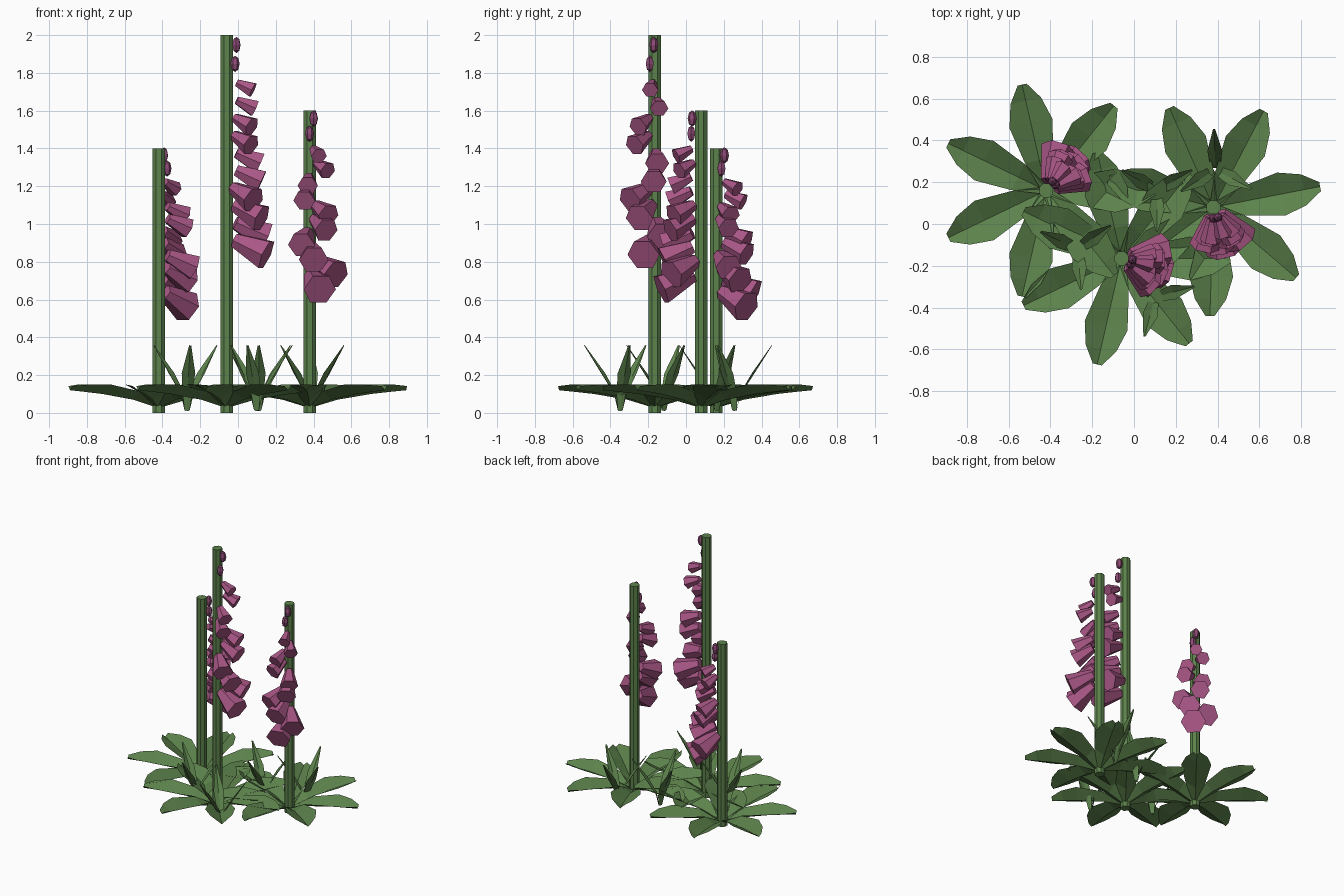
import bpy, bmesh, math
from mathutils import Vector, Matrix

if "Cube" in bpy.data.objects:
    bpy.data.objects.remove(bpy.data.objects["Cube"])


def material(name, rgb):
    m = bpy.data.materials.new(name)
    m.diffuse_color = (*rgb, 1)
    m.use_nodes = True
    m.node_tree.nodes["Principled BSDF"].inputs["Base Color"].default_value = m.diffuse_color
    return m


GREEN = material("leaf green", (0.108, 0.225, 0.072))
PINK = material("petal pink", (0.40, 0.095, 0.24))
PLUM = material("bud plum", (0.27, 0.07, 0.18))


def finish(bm, name, mat):
    me = bpy.data.meshes.new(name)
    bm.to_mesh(me)
    bm.free()
    me.materials.append(mat)
    ob = bpy.data.objects.new(name, me)
    bpy.context.collection.objects.link(ob)
    return ob


def add_leaf(bm, x, y, angle, sections):
    """V-folded leaf; each section is (reach, half width, midrib z, edge z)."""
    turn = Matrix.Translation((x, y, 0)) @ Matrix.Rotation(angle, 4, 'Z')
    rows = []
    for r, w, zm, ze in sections:
        rows.append([bm.verts.new(turn @ Vector(p))
                     for p in ((r, -w, ze), (r, 0, zm), (r, w, ze))])
    for a, b in zip(rows, rows[1:]):
        for i in (0, 1):
            bm.faces.new((a[i], b[i], b[i + 1], a[i + 1]))


def rosette(name, x, y, start, count, sections):
    bm = bmesh.new()
    for k in range(count):
        add_leaf(bm, x, y, math.radians(start) + k * math.tau / count, sections)
    finish(bm, name, GREEN)


BROAD = [(0.015, 0.025, 0.03, 0.04), (0.15, 0.07, 0.07, 0.115),
         (0.33, 0.105, 0.10, 0.15), (0.44, 0.075, 0.112, 0.15),
         (0.52, 0.022, 0.12, 0.142)]
SLIM = [(0.008, 0.014, 0.01, 0.015), (0.025, 0.025, 0.09, 0.10),
        (0.09, 0.036, 0.19, 0.21), (0.195, 0.005, 0.355, 0.36)]

# Swing of each bell either side of the flowering direction, bottom to top
SWING = [0, 27, -8, -27, 14, 20, -24, -18, 25, 6]


def plant(name, x, y, height, facing, leaf_start):
    # Stem
    bm = bmesh.new()
    bmesh.ops.create_cone(bm, cap_ends=True, segments=8, radius1=0.036,
                          radius2=0.036, depth=height,
                          matrix=Matrix.Translation((x, y, height / 2))
                          @ Matrix.Rotation(math.pi / 8, 4, 'Z'))
    finish(bm, name + "_stem", GREEN)

    # Broad ground leaves
    rosette(name + "_leaves", x, y, leaf_start, 7, BROAD)

    # Hanging bells, shrinking towards the top
    bm = bmesh.new()
    for k, swing in enumerate(SWING):
        size = 1 - 0.5 * k / 9
        length = 0.19 * size
        yaw = math.radians(facing + swing)
        z = height * (0.457 + 0.0463 * k)
        place = (Matrix.Translation((x, y, z)) @ Matrix.Rotation(yaw, 4, 'Z')
                 @ Matrix.Translation((0.045 + 0.01 * k / 9, 0, 0))
                 @ Matrix.Rotation(math.radians(90 + 24), 4, 'Y')
                 @ Matrix.Translation((0, 0, length / 2)))
        bmesh.ops.create_cone(bm, cap_ends=True, segments=6,
                              radius1=0.042 * size, radius2=0.088 * size,
                              depth=length, matrix=place)
    finish(bm, name + "_bells", PINK)

    # Closed buds near the tip
    bm = bmesh.new()
    for frac, swing in ((0.924, -15), (0.974, 10)):
        yaw = math.radians(facing + swing)
        place = (Matrix.Translation((x + 0.052 * math.cos(yaw),
                                     y + 0.052 * math.sin(yaw), height * frac))
                 @ Matrix.Rotation(yaw, 4, 'Z')
                 @ Matrix.Diagonal((0.024, 0.024, 0.043, 1)))
        bmesh.ops.create_uvsphere(bm, u_segments=6, v_segments=4, radius=1,
                                  matrix=place)
    finish(bm, name + "_buds", PLUM)


plant("tall_plant", -0.06, -0.165, 2.0, -16, 0)
plant("short_plant", -0.42, 0.16, 1.4, 47, 0)
plant("middle_plant", 0.38, 0.08, 1.6, -76, 11)

# Young upright sprouts between the plants
for i, (x, y, start) in enumerate([(0.39, 0.26, 92), (0.10, -0.35, 255),
                                   (-0.27, -0.12, 155), (0.11, 0.16, 30)]):
    rosette("sprout_%d" % (i + 1), x, y, start, 3, SLIM)
